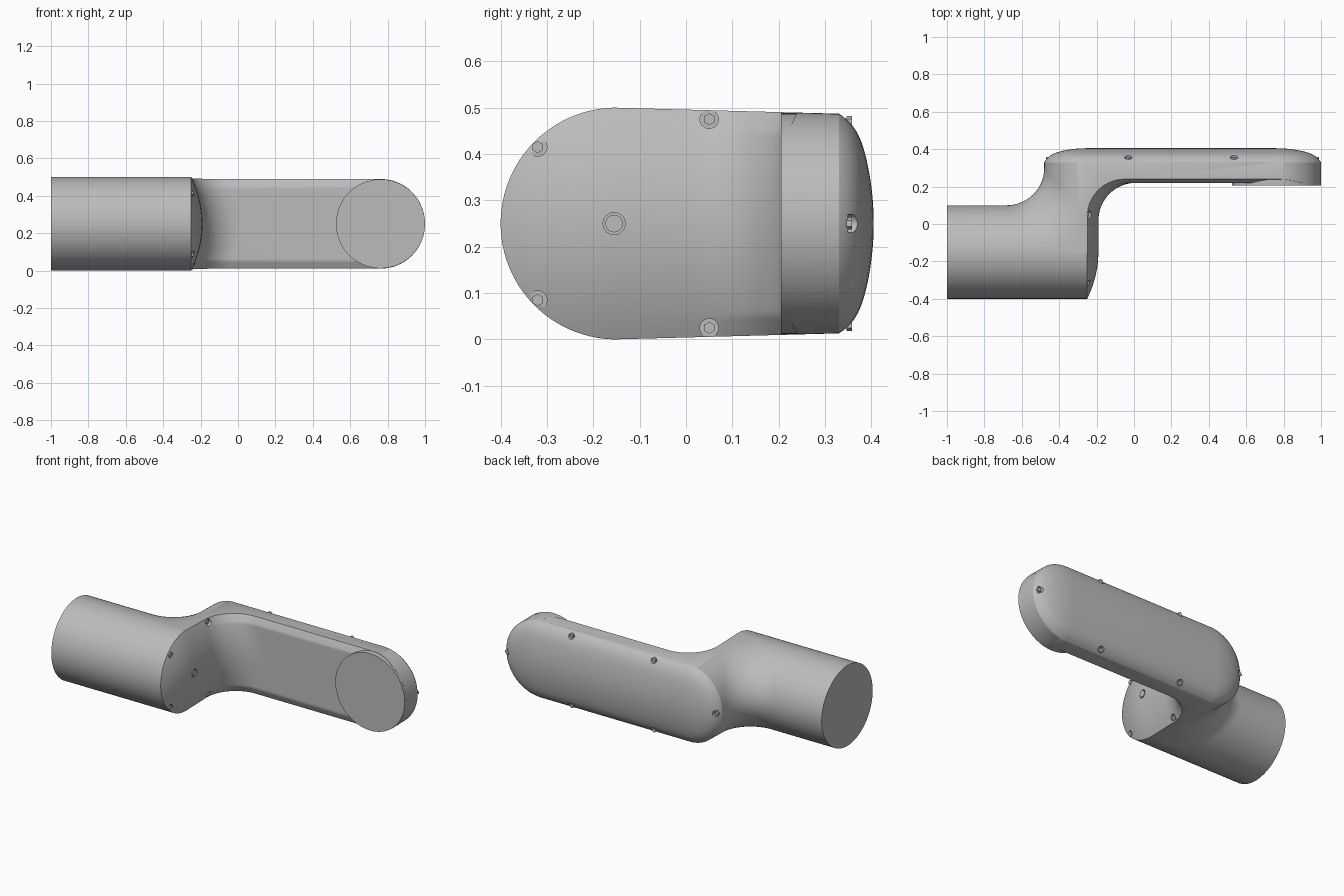
import bpy
import bmesh
from math import sin, cos, sqrt, pi, radians
from mathutils import Matrix, Vector

if "Cube" in bpy.data.objects:
    bpy.data.objects.remove(bpy.data.objects["Cube"])

grey = bpy.data.materials.new("light grey shell")
grey.use_nodes = True
grey.diffuse_color = (0.5, 0.5, 0.5, 1)
grey.node_tree.nodes["Principled BSDF"].inputs["Base Color"].default_value = (0.5, 0.5, 0.5, 1)

MID = 0.25          # height of the centre plane
TUBE_Y = -0.15      # axis of the tube
TUBE_R = 0.25
BEND = 0.2          # radius of both elbow fillets
ARM_L, ARM_R = -0.26, 0.762


def make_object(name, bm):
    bmesh.ops.recalc_face_normals(bm, faces=bm.faces)
    mesh = bpy.data.meshes.new(name)
    bm.to_mesh(mesh)
    bm.free()
    mesh.materials.append(grey)
    obj = bpy.data.objects.new(name, mesh)
    bpy.context.collection.objects.link(obj)
    return obj


def smooth(obj):
    bpy.ops.object.select_all(action="DESELECT")
    obj.select_set(True)
    bpy.context.view_layer.objects.active = obj
    bpy.ops.object.shade_smooth_by_angle(angle=radians(30))


def add_cylinder(bm, centre, axis, radius, depth, sides=24):
    turn = Vector(axis).to_track_quat("Z", "Y").to_matrix().to_4x4()
    bmesh.ops.create_cone(bm, cap_ends=True, segments=sides, radius1=radius, radius2=radius,
                          depth=depth, matrix=Matrix.Translation(centre) @ turn)


def back_y(rho2):
    # domed back with a rounded rim
    return 0.405 - 0.045 * rho2 - 0.03 * rho2 ** 5


def outline(s):
    """Horizontal outline of the housing at relative height s (-1 to 1)."""
    h = sqrt(1 - s * s)
    steps = [sin(pi / 2 * i / 10) for i in range(11)]
    arc = [pi / 2 * i / 14 for i in range(15)]
    pts = [(-1, TUBE_Y - TUBE_R * h)]
    # domed tube end
    for u in reversed(steps):
        pts.append((-0.25 + 0.06 * (1 - s * s - (h * u) ** 2), TUBE_Y - TUBE_R * h * u))
    # inner elbow fillet, ending in the flat inner face of the arm
    inner_x = -0.25 + 0.06 * h * h
    inner_y = 0.24 - 0.02 * min(1, 3 * h * h)
    for a in arc:
        pts.append((inner_x + BEND * (1 - cos(a)), inner_y - BEND * (1 - sin(a))))
    # arm tip and domed back
    pts.append((ARM_R + 0.238 * h, inner_y))
    for u in reversed(steps):
        pts.append((ARM_R + 0.238 * h * u, back_y(s * s + (h * u) ** 2)))
    for u in steps:
        pts.append((ARM_L - 0.22 * h * u, back_y(s * s + (h * u) ** 2)))
    # outer elbow fillet
    left, top = ARM_L - 0.22 * h, TUBE_Y + TUBE_R * h
    for a in reversed(arc):
        pts.append((left - BEND * (1 - sin(a)), top + BEND * (1 - cos(a))))
    pts.append((-1, top))
    return pts


# Housing: outlines stacked from bottom to top
bm = bmesh.new()
layers = []
COUNT = 48
for i in range(COUNT + 1):
    s = sin(radians(-88 + 176 * i / COUNT))
    ring = []
    for x, y in outline(s):
        half = TUBE_R - 0.027 * max(0, y - TUBE_Y)
        ring.append(bm.verts.new((x, y, MID + s * half)))
    layers.append(ring)
for low, high in zip(layers, layers[1:]):
    for j in range(len(low)):
        k = (j + 1) % len(low)
        bm.faces.new((low[j], low[k], high[k], high[j]))
bm.faces.new(layers[0])
bm.faces.new(layers[-1])
housing = make_object("housing", bm)

# Screw positions: (centre on surface, drilling axis)
X, Y = (1, 0, 0), (0, 1, 0)
screws = []
for side in (-1, 1):
    screws.append(((-0.235, -0.32, MID + side * 0.165), X))
    screws.append(((-0.24, 0.05, MID + side * 0.225), X))
    for x in (-0.03, 0.535):
        screws.append(((x, 0.36, MID + side * 0.219), Y))
screws.append(((0.978, 0.36, MID), Y))
screws.append(((-0.46, 0.36, MID), Y))
plug = (-0.19, -0.155, MID)

# Pockets cut into the housing
bm = bmesh.new()
for centre, axis in screws:
    add_cylinder(bm, Vector(centre) + Vector(axis) * 0.03, axis, 0.02, 0.08)
add_cylinder(bm, plug, X, 0.024, 0.03)
cutter = make_object("pocket_cutter", bm)
cutter.hide_render = True
cut = housing.modifiers.new("pockets", "BOOLEAN")
cut.object = cutter
cut.operation = "DIFFERENCE"
cut.solver = "EXACT"
smooth(housing)
bpy.ops.object.modifier_apply(modifier="pockets")
bpy.data.objects.remove(cutter)
smooth(housing)

# Screw heads and centre plug
bm = bmesh.new()
for centre, axis in screws:
    add_cylinder(bm, Vector(centre) - Vector(axis) * 0.008, axis, 0.013, 0.012, 6)
add_cylinder(bm, Vector(plug) - Vector(X) * 0.01, X, 0.019, 0.022)
smooth(make_object("screw_heads", bm))

# Round joint face on the arm tip
bm = bmesh.new()
add_cylinder(bm, (ARM_R, 0.25, MID), Y, 0.238, 0.09, 96)
smooth(make_object("joint_face", bm))
